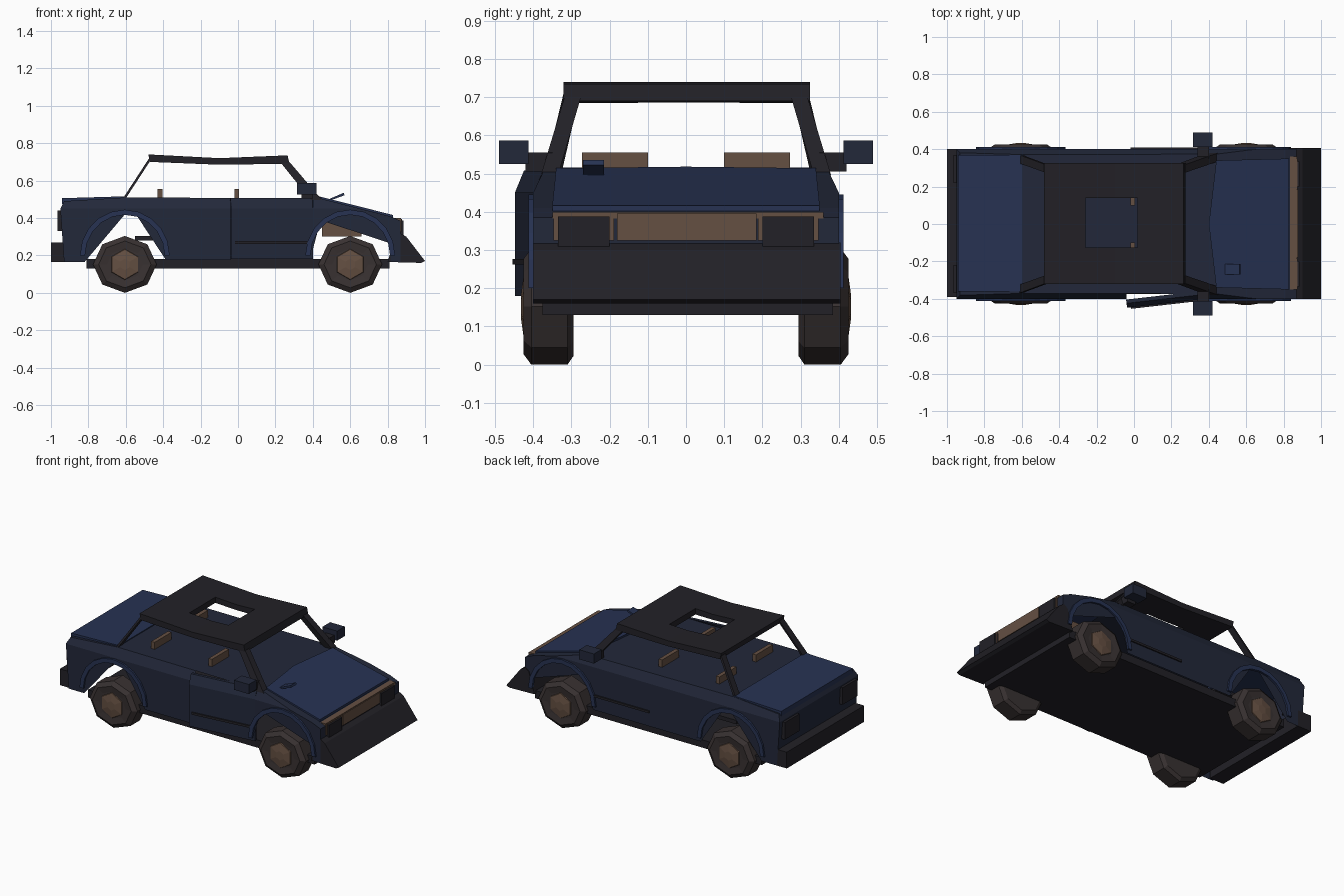
import bpy, bmesh, math
from mathutils import Vector

if "Cube" in bpy.data.objects:
    bpy.data.objects.remove(bpy.data.objects["Cube"])


def material(name, rgb):
    m = bpy.data.materials.new(name)
    m.diffuse_color = (*rgb, 1)
    m.use_nodes = True
    m.node_tree.nodes["Principled BSDF"].inputs["Base Color"].default_value = m.diffuse_color
    return m


BODY = material("body_dark_blue", (0.016, 0.021, 0.042))
BLUE = material("panel_blue", (0.02, 0.032, 0.085))
DARK = material("dark_trim", (0.016, 0.015, 0.02))
TYRE = material("tyre", (0.04, 0.031, 0.031))
BROWN = material("brown", (0.13, 0.08, 0.055))


def finish(name, bm, mat):
    bmesh.ops.recalc_face_normals(bm, faces=bm.faces)
    me = bpy.data.meshes.new(name)
    bm.to_mesh(me)
    bm.free()
    me.materials.append(mat)
    ob = bpy.data.objects.new(name, me)
    bpy.context.collection.objects.link(ob)
    return ob


def loft(name, rings, mat, caps=True):
    """Skin a list of equal-length closed rings."""
    bm = bmesh.new()
    vs = [[bm.verts.new(p) for p in r] for r in rings]
    n = len(rings[0])
    for a, b in zip(vs, vs[1:]):
        for i in range(n):
            j = (i + 1) % n
            bm.faces.new((a[i], a[j], b[j], b[i]))
    if caps:
        bm.faces.new(vs[0])
        bm.faces.new(vs[-1])
    return finish(name, bm, mat)


def prism(name, pts, y0, y1, mat):
    """Extrude an x-z profile along y."""
    return loft(name, [[(x, y, z) for x, z in pts] for y in (y0, y1)], mat)


def box(name, x0, x1, y0, y1, z0, z1, mat):
    return prism(name, [(x0, z0), (x1, z0), (x1, z1), (x0, z1)], y0, y1, mat)


def arch(cx, r, z=0.2, n=10):
    """Wheel arch points, rear to front."""
    return [(cx - r * math.cos(math.pi * i / n), z + r * 1.02 * math.sin(math.pi * i / n))
            for i in range(n + 1)]


REAR, FRONT, R = -0.605, 0.6, 0.215

# Hollow body shell: side outlines with open arches, joined over the top and ends
under = ([(-0.93, 0.165), (-0.82, 0.165)] + arch(REAR, R) + [(-0.385, 0.175), (0.385, 0.175)]
         + arch(FRONT, R) + [(0.815, 0.165), (0.87, 0.165)])
upper = [(0.87, 0.385), (0.81, 0.41), (0.44, 0.505), (-0.6, 0.51), (-0.93, 0.49), (-0.95, 0.45)]
outline = under + upper
bm = bmesh.new()
sides = [[bm.verts.new((x, y, z)) for x, z in outline] for y in (-0.4, 0.4)]
for s in sides:
    bm.faces.new(s)
for i in range(len(under) - 1, len(outline)):
    j = (i + 1) % len(outline)
    bm.faces.new((sides[0][i], sides[0][j], sides[1][j], sides[1][i]))
bmesh.ops.triangulate(bm, faces=bm.faces)
for co, no in (((0, 0, 0.45), (0, 0, 1)), ((-0.04, 0, 0), (1, 0, 0)), ((0.4, 0, 0), (1, 0, 0))):
    bmesh.ops.bisect_plane(bm, geom=bm.verts[:] + bm.edges[:] + bm.faces[:],
                           plane_co=co, plane_no=no)
# opening behind the swung-out door
hole = [f for f in bm.faces
        if -0.04 < f.calc_center_median().x < 0.4
        and all(v.co.y < -0.39 for v in f.verts)]
bmesh.ops.delete(bm, geom=hole, context='FACES')
for v in bm.verts:
    if v.co.z > 0.45:
        v.co.y *= 1 - (v.co.z - 0.45) * 1.2
finish("body_shell", bm, BODY)

# Floor and sills
box("floor", -0.81, 0.81, -0.375, 0.385, 0.13, 0.18, DARK)

# Hood and trunk lids
loft("hood", [[(0.44, -0.34, z + 0.508), (0.40, 0, z + 0.512), (0.44, 0.34, z + 0.508),
               (0.83, 0.35, z + 0.41), (0.83, -0.35, z + 0.41)] for z in (-0.012, 0.006)], BLUE)
prism("trunk_lid", [(-0.6, 0.495), (-0.6, 0.516), (-0.94, 0.506), (-0.94, 0.475)],
      -0.36, 0.37, BLUE)
prism("hood_scoop", [(0.45, 0.485), (0.47, 0.485), (0.57, 0.522), (0.565, 0.535)],
      -0.27, -0.215, BLUE)

# Nose: air dam, lamps and light bar
prism("front_air_dam", [(0.80, 0.165), (0.98, 0.16), (1.0, 0.17), (0.9, 0.30), (0.865, 0.32),
                        (0.84, 0.3)], -0.4, 0.405, DARK)
box("front_trim", 0.83, 0.872, -0.35, 0.36, 0.383, 0.4, BROWN)
box("light_bar", 0.86, 0.876, -0.18, 0.185, 0.325, 0.395, BROWN)
for s in (1, -1):
    a, b = sorted((s * 0.2, s * 0.335))
    box("headlight", 0.86, 0.885, a, b, 0.305, 0.388, DARK)
    box("headlight_surround", 0.86, 0.874, a - 0.012, b + 0.012, 0.325, 0.395, BROWN)

# Tail: bumper and lamps
box("rear_bumper", -1.0, -0.9, -0.39, 0.4, 0.165, 0.27, DARK)
for s in (1, -1):
    a, b = sorted((s * 0.22, s * 0.37))
    box("tail_light", -0.965, -0.93, a, b, 0.33, 0.44, DARK)

# Roof with a cut-out sunroof
roof = prism("roof", [(-0.48, 0.74), (-0.1, 0.72), (0.265, 0.735), (0.275, 0.69),
                      (-0.1, 0.685), (-0.47, 0.70)], -0.32, 0.325, DARK)
cutter = box("sunroof_cutter", -0.26, 0.02, -0.125, 0.14, 0.6, 0.8, DARK)
cutter.hide_render = True
cutter.hide_set(True)
mod = roof.modifiers.new("sunroof", 'BOOLEAN')
mod.operation = 'DIFFERENCE'
mod.solver = 'EXACT'
mod.object = cutter


def rect(x0, x1, y0, y1, z, s):
    return [(x0, s * y0, z), (x1, s * y0, z), (x1, s * y1, z), (x0, s * y1, z)]


for s in (1, -1):
    # Windscreen and rear pillars
    loft("front_pillar", [rect(0.39, 0.45, 0.335, 0.38, 0.495, s),
                          rect(0.225, 0.275, 0.275, 0.318, 0.70, s)], DARK)
    loft("rear_pillar", [rect(-0.615, -0.6, 0.325, 0.37, 0.505, s),
                         rect(-0.475, -0.46, 0.275, 0.318, 0.72, s)], DARK)
    # Mirrors
    a, b = sorted((s * 0.412, s * 0.49))
    box("mirror", 0.315, 0.42, a, b, 0.525, 0.587, BODY)
    a, b = sorted((s * 0.35, s * 0.42))
    box("mirror_arm", 0.34, 0.40, a, b, 0.505, 0.555, DARK)
    # Headrests, front and rear
    for x in (-0.43, -0.02):
        a, b = sorted((s * 0.1, s * 0.272))
        box("headrest", x, x + 0.025, a, b, 0.5, 0.555, BROWN)
    # Wheel arch flares
    a, b = sorted((s * 0.395, s * 0.412))
    for cx in (REAR, FRONT):
        prism("arch_flare", arch(cx, R + 0.025) + arch(cx, R - 0.002)[::-1], a, b, BLUE)
    # Wheels: eight-sided tyre, six-sided hub
    for cx in (REAR, FRONT):
        rings = []
        for r, y in ((0.13, 0.295), (0.152, 0.31), (0.152, 0.405), (0.125, 0.425), (0.085, 0.42)):
            rings.append([(cx + 1.12 * r * math.sin(k * math.pi / 4), s * y,
                           0.152 + r * math.cos(k * math.pi / 4)) for k in range(8)])
        loft("tyre", rings, TYRE)
        hub = []
        for r, y in ((0.085, 0.415), (0.08, 0.425), (0.03, 0.432)):
            hub.append([(cx + r * math.sin(k * math.pi / 3), s * y,
                         0.152 + r * math.cos(k * math.pi / 3)) for k in range(6)])
        loft("hub", hub, BROWN)

# Swung-out door, built around its hinge, and its rub strip
door = loft("open_door", [[(x, y, z) for x, y in ((-0.44, o), (0, o), (0, o + 0.02),
                                                  (-0.44, o + 0.02))]
                          for z, o in ((0.18, 0.0), (0.45, 0.0), (0.508, 0.024))], BODY)
strip = box("door_strip", -0.42, -0.02, -0.008, 0.002, 0.262, 0.276, DARK)
for ob in (door, strip):
    ob.location = (0.4, -0.398, 0)
    ob.rotation_euler.z = math.radians(6.5)
box("far_door_strip", -0.02, 0.38, 0.398, 0.408, 0.262, 0.276, DARK)

# Parts seen through the open arches
box("engine", 0.45, 0.66, -0.2, 0.2, 0.30, 0.385, BROWN)
box("rear_seat_base", -0.55, -0.4, -0.27, 0.27, 0.28, 0.305, DARK)
